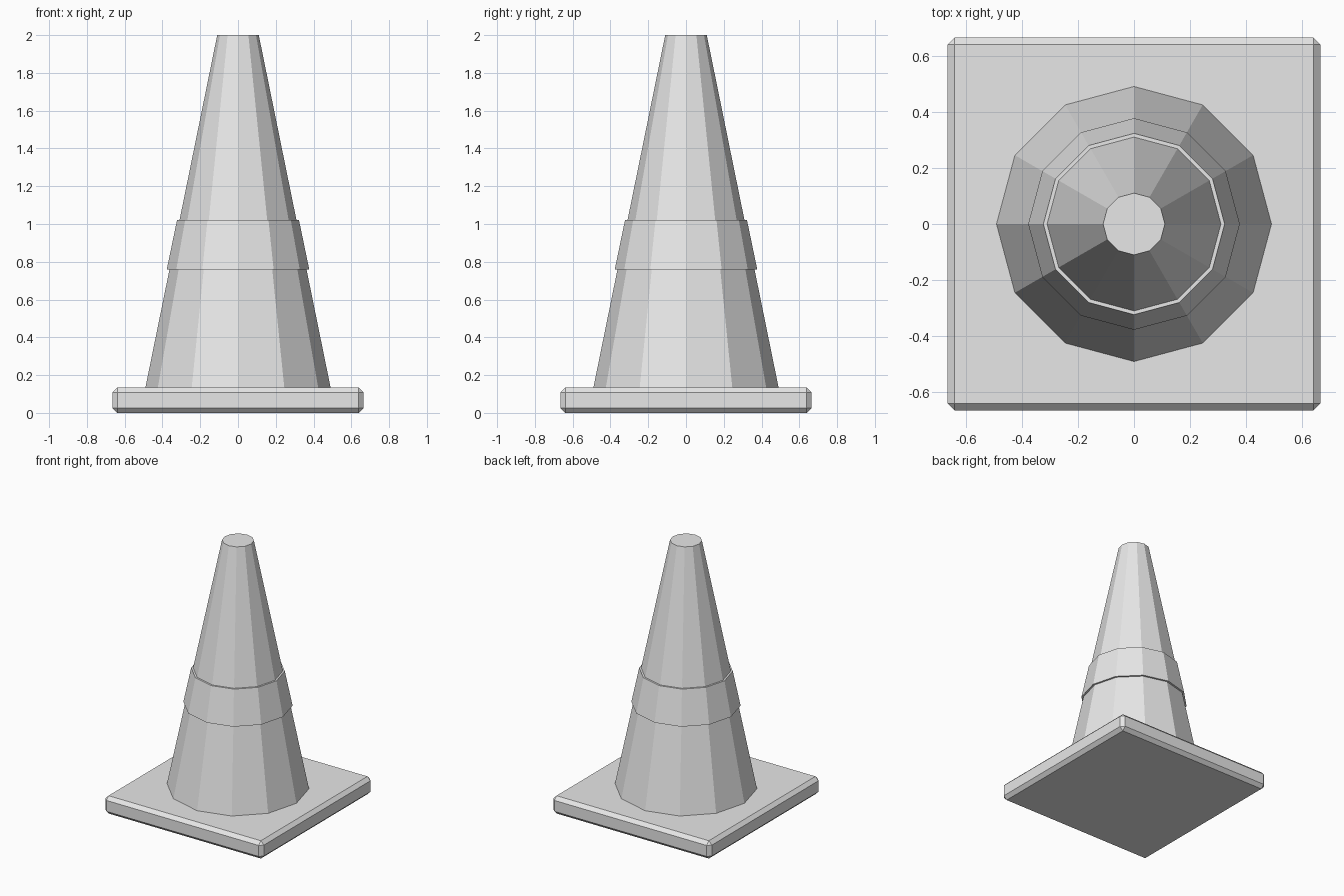
import bpy, bmesh
from math import pi, cos, sin

if "Cube" in bpy.data.objects:
    bpy.data.objects.remove(bpy.data.objects["Cube"])

SIDES = 12
BASE_HALF, BASE_TOP, CHAMFER = 0.665, 0.135, 0.026

grey = bpy.data.materials.new("plain grey")
grey.diffuse_color = (0.8, 0.8, 0.8, 1)
grey.use_nodes = True
grey.node_tree.nodes["Principled BSDF"].inputs["Base Color"].default_value = grey.diffuse_color


def add_object(name, bm):
    bmesh.ops.recalc_face_normals(bm, faces=bm.faces)
    mesh = bpy.data.meshes.new(name)
    bm.to_mesh(mesh)
    bm.free()
    mesh.materials.append(grey)
    obj = bpy.data.objects.new(name, mesh)
    bpy.context.collection.objects.link(obj)
    return obj


def ring(bm, radius, z):
    return [bm.verts.new((radius * cos(2 * pi * i / SIDES),
                          radius * sin(2 * pi * i / SIDES), z))
            for i in range(SIDES)]


def frustum(name, r_low, z_low, r_high, z_high):
    """Closed, flat-faced tapered prism."""
    bm = bmesh.new()
    low, high = ring(bm, r_low, z_low), ring(bm, r_high, z_high)
    for i in range(SIDES):
        j = (i + 1) % SIDES
        bm.faces.new((low[i], low[j], high[j], high[i]))
    bm.faces.new(low[::-1])
    bm.faces.new(high)
    return add_object(name, bm)


# Square base slab with every edge chamfered
bm = bmesh.new()
bmesh.ops.create_cube(bm, size=1)
for v in bm.verts:
    v.co.x *= 2 * BASE_HALF
    v.co.y *= 2 * BASE_HALF
    v.co.z = (v.co.z + 0.5) * BASE_TOP
bmesh.ops.bevel(bm, geom=bm.edges[:], offset=CHAMFER, segments=1,
                affect='EDGES', profile=0.5)
add_object("base", bm)

# Tapered cone body standing on the base
frustum("cone_body", 0.49, BASE_TOP, 0.11, 2.0)

# Slightly raised collar around the cone
frustum("collar_band", 0.377, 0.76, 0.323, 1.02)
